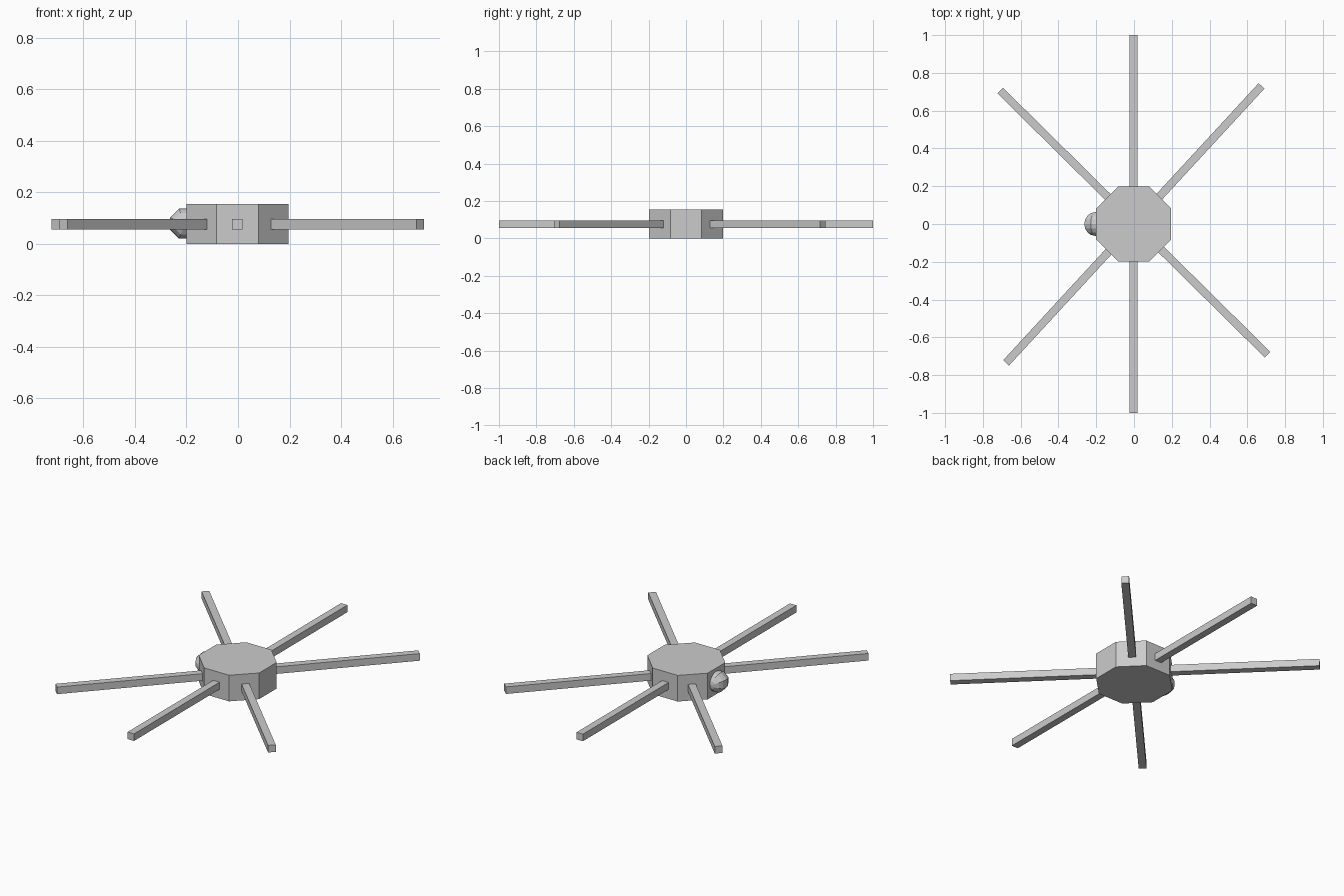
import bpy
import math

if "Cube" in bpy.data.objects:
    bpy.data.objects.remove(bpy.data.objects["Cube"])

grey = bpy.data.materials.new("light_grey")
grey.diffuse_color = (0.6, 0.6, 0.6, 1)
grey.use_nodes = True
grey.node_tree.nodes["Principled BSDF"].inputs["Base Color"].default_value = grey.diffuse_color


def finish(name):
    ob = bpy.context.object
    ob.name = name
    ob.data.materials.append(grey)
    return ob


# Octagonal hub with flat sides facing the axes
bpy.ops.mesh.primitive_cylinder_add(
    vertices=8, radius=0.198 / math.cos(math.pi / 8), depth=0.155,
    location=(-0.002, 0, 0.0775), rotation=(0, 0, math.pi / 8))
finish("hub")


# Square bars crossing the hub, each forming two opposite arms
def bar(name, a, b):
    dx, dy = b[0] - a[0], b[1] - a[1]
    bpy.ops.mesh.primitive_cube_add(
        size=1, location=((a[0] + b[0]) / 2, (a[1] + b[1]) / 2, 0.076),
        rotation=(0, 0, math.atan2(dy, dx)))
    ob = finish(name)
    ob.scale = (math.hypot(dx, dy), 0.042, 0.042)


bar("straight_arms", (-0.003, -1.0), (-0.003, 1.0))
bar("diagonal_arms_a", (-0.677, -0.735), (0.675, 0.731))
bar("diagonal_arms_b", (-0.709, 0.707), (0.707, -0.692))

# Small round knob half sunk into the left side of the hub
bpy.ops.mesh.primitive_uv_sphere_add(
    segments=8, ring_count=8, radius=0.063, location=(-0.205, 0, 0.078),
    rotation=(math.pi / 2, math.pi / 8, 0))
finish("knob")
